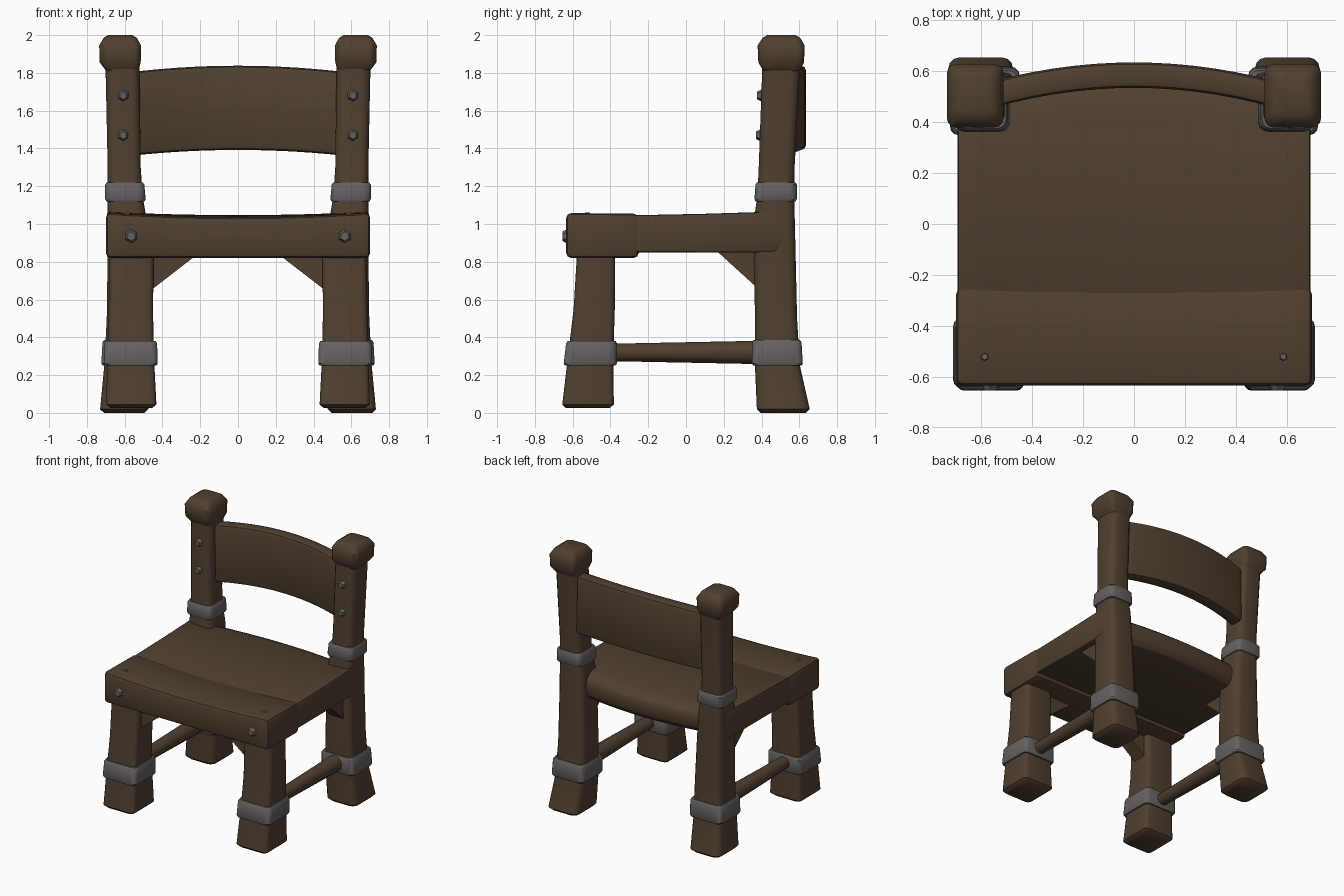
import bpy, bmesh, math
from mathutils import Matrix, Vector

if "Cube" in bpy.data.objects:
    bpy.data.objects.remove(bpy.data.objects["Cube"])


def material(name, rgb):
    m = bpy.data.materials.new(name)
    m.diffuse_color = (*rgb, 1)
    m.use_nodes = True
    m.node_tree.nodes["Principled BSDF"].inputs["Base Color"].default_value = m.diffuse_color
    return m


WOOD = material("dark brown wood", (0.080, 0.050, 0.029))
METAL = material("grey metal", (0.130, 0.120, 0.118))


def finish(name, bm, mat, bevel=0, smooth=40):
    """Bevel the hard edges, then turn the bmesh into a shaded object."""
    bmesh.ops.recalc_face_normals(bm, faces=bm.faces)
    if bevel:
        hard = [e for e in bm.edges if e.calc_face_angle(0) > math.radians(30)]
        bmesh.ops.bevel(bm, geom=hard, offset=bevel, segments=2, profile=0.5,
                        affect='EDGES', clamp_overlap=True)
    me = bpy.data.meshes.new(name)
    bm.to_mesh(me)
    bm.free()
    me.materials.append(mat)
    ob = bpy.data.objects.new(name, me)
    bpy.context.collection.objects.link(ob)
    bpy.ops.object.select_all(action='DESELECT')
    ob.select_set(True)
    bpy.context.view_layer.objects.active = ob
    bpy.ops.object.shade_smooth_by_angle(angle=math.radians(smooth))
    return ob


def loft(name, rings, mat, bevel=0, smooth=40):
    """Skin a list of equal-length point rings and cap both ends."""
    bm = bmesh.new()
    vs = [[bm.verts.new(p) for p in r] for r in rings]
    n = len(rings[0])
    for a, b in zip(vs, vs[1:]):
        for i in range(n):
            j = (i + 1) % n
            bm.faces.new((a[i], a[j], b[j], b[i]))
    bm.faces.new(vs[0])
    bm.faces.new(vs[-1])
    return finish(name, bm, mat, bevel, smooth)


def ring(sec, s, r, grow=0):
    """Horizontal rounded rectangle; s mirrors it to the other side."""
    z, x0, x1, y0, y1 = sec
    x0, x1, y0, y1 = x0 - grow, x1 + grow, y0 - grow, y1 + grow
    corners = [(x1 - r, y1 - r, 0), (x0 + r, y1 - r, 90),
               (x0 + r, y0 + r, 180), (x1 - r, y0 + r, 270)]
    pts = []
    for cx, cy, a in corners:
        for k in range(4):
            t = math.radians(a + 30 * k)
            pts.append(Vector((s * (cx + r * math.cos(t)), cy + r * math.sin(t), z)))
    return pts


def section_at(secs, z):
    for a, b in zip(secs, secs[1:]):
        if a[0] <= z <= b[0]:
            t = (z - a[0]) / (b[0] - a[0])
            return [p + (q - p) * t for p, q in zip(a, b)]


def post(name, secs, s, r, mat=WOOD):
    loft(name, [ring(c, s, r) for c in secs], mat)


def band(name, secs, s, z0, z1, grow):
    """Metal strap that follows the shape of a leg."""
    zs = [(z0, grow - 0.007), (z0 + 0.012, grow), (z1 - 0.012, grow), (z1, grow - 0.007)]
    loft(name, [ring(section_at(secs, z), s, 0.035, g) for z, g in zs], METAL, smooth=35)


def cone(name, loc, rot, r1, r2, depth, sides, mat, smooth=25):
    bm = bmesh.new()
    bmesh.ops.create_cone(bm, cap_ends=True, segments=sides, radius1=r1, radius2=r2,
                          depth=depth, matrix=Matrix.Translation(loc) @ rot)
    finish(name, bm, mat, 0, smooth)


def slab(name, half, profile, bevel, steps=14):
    """Loft a y-z profile along x; profile receives x."""
    rings = []
    for i in range(steps + 1):
        x = half * (2 * i / steps - 1)
        rings.append([Vector((x, y, z)) for y, z in profile(x)])
    loft(name, rings, WOOD, bevel)


def bow(x, w):
    return max(0, 1 - (x / w) ** 2)


# Seat: front board, and main board with a curved, rolled back edge
def front_board(x):
    top = 1.06 - 0.024 * bow(x, 0.7)
    return [(-0.635, 0.82), (-0.635, top), (-0.25, top - 0.004), (-0.25, 0.82)]


def main_board(x):
    d, b = 0.018 * bow(x, 0.7), 0.05 * bow(x, 0.52)
    return [(-0.29, 0.85), (-0.29, 1.047 - d), (0.10, 1.055 - d), (0.42 + b, 1.065 - d),
            (0.47 + b, 1.045 - d), (0.505 + b, 1.00), (0.515 + b, 0.95),
            (0.505 + b, 0.89), (0.47 + b, 0.85)]


slab("seat_front_board", 0.70, front_board, 0.028)
slab("seat_main_board", 0.693, main_board, 0.012)


# Curved backrest
def backrest(x):
    c = bow(x, 0.56)
    y0, y1 = 0.455 + 0.08 * c, 0.56 + 0.075 * c
    z0, z1 = 1.362 + 0.03 * c, 1.805 + 0.033 * c
    return [(y0, z0), (y0, z1), (y1, z1), (y1, z0)]


slab("backrest", 0.56, backrest, 0.025)

FRONT_LEG = [(0.025, .455, .675, -.635, -.405), (0.045, .432, .697, -.655, -.382),
             (0.30, .445, .692, -.625, -.385), (0.55, .450, .685, -.595, -.377),
             (0.88, .445, .680, -.575, -.375)]
BACK_LEG = [(0.0, .495, .71, .395, .635), (0.02, .475, .73, .375, .655),
            (0.25, .465, .708, .365, .603), (0.50, .465, .695, .365, .588),
            (0.85, .478, .690, .36, .58), (1.06, .49, .690, .365, .575),
            (1.15, .505, .690, .378, .573), (1.30, .515, .690, .385, .575),
            (1.86, .522, .702, .405, .605)]
CAP = [(1.81, .528, .698, .41, .60), (1.855, .515, .732, .383, .625),
       (1.945, .513, .735, .379, .628), (1.985, .535, .712, .405, .605),
       (2.0, .56, .688, .43, .58)]

FORWARD = Matrix.Rotation(math.radians(90), 4, 'X')
BACKWARD = Matrix.Rotation(math.radians(-90), 4, 'X')

for side, s in (("right", 1), ("left", -1)):
    # Legs, back posts and knobs
    post(f"front_leg_{side}", FRONT_LEG, s, 0.03)
    post(f"back_post_{side}", BACK_LEG, s, 0.045)
    post(f"post_cap_{side}", CAP, s, 0.035)
    # Metal straps
    band(f"front_leg_strap_{side}", FRONT_LEG, s, 0.25, 0.38, 0.018)
    band(f"back_leg_strap_{side}", BACK_LEG, s, 0.25, 0.385, 0.016)
    band(f"post_strap_{side}", BACK_LEG, s, 1.12, 1.22, 0.013)
    # Side stretcher
    cone(f"stretcher_{side}", (s * 0.575, 0, 0.32), BACKWARD, 0.046, 0.062, 0.8, 12, WOOD, 40)
    # Corner braces under the seat
    tri = [(0.46, 0.86), (0.20, 0.86), (0.24, 0.82), (0.46, 0.65)]
    loft(f"front_brace_{side}", [[Vector((s * x, y, z)) for x, z in tri]
                                 for y in (-0.53, -0.42)], WOOD)
    tri = [(0.39, 0.88), (0.14, 0.88), (0.17, 0.85), (0.39, 0.65)]
    loft(f"back_brace_{side}", [[Vector((s * x, y, z)) for y, z in tri]
                                for x in (0.53, 0.64)], WOOD)
    # Bolts on the seat front, the seat top and the posts
    cone(f"seat_bolt_{side}", (s * 0.565, -0.64, 0.935), FORWARD, 0.041, 0.024, 0.03, 6, METAL)
    cone(f"seat_stud_{side}", (s * 0.587, -0.522, 1.052), Matrix(), 0.02, 0.012, 0.02, 6, METAL)
    for k, (y, z) in enumerate(((0.386, 1.47), (0.392, 1.68))):
        cone(f"post_bolt_{side}_{k}", (s * 0.608, y, z), FORWARD, 0.036, 0.02, 0.032, 6, METAL)
